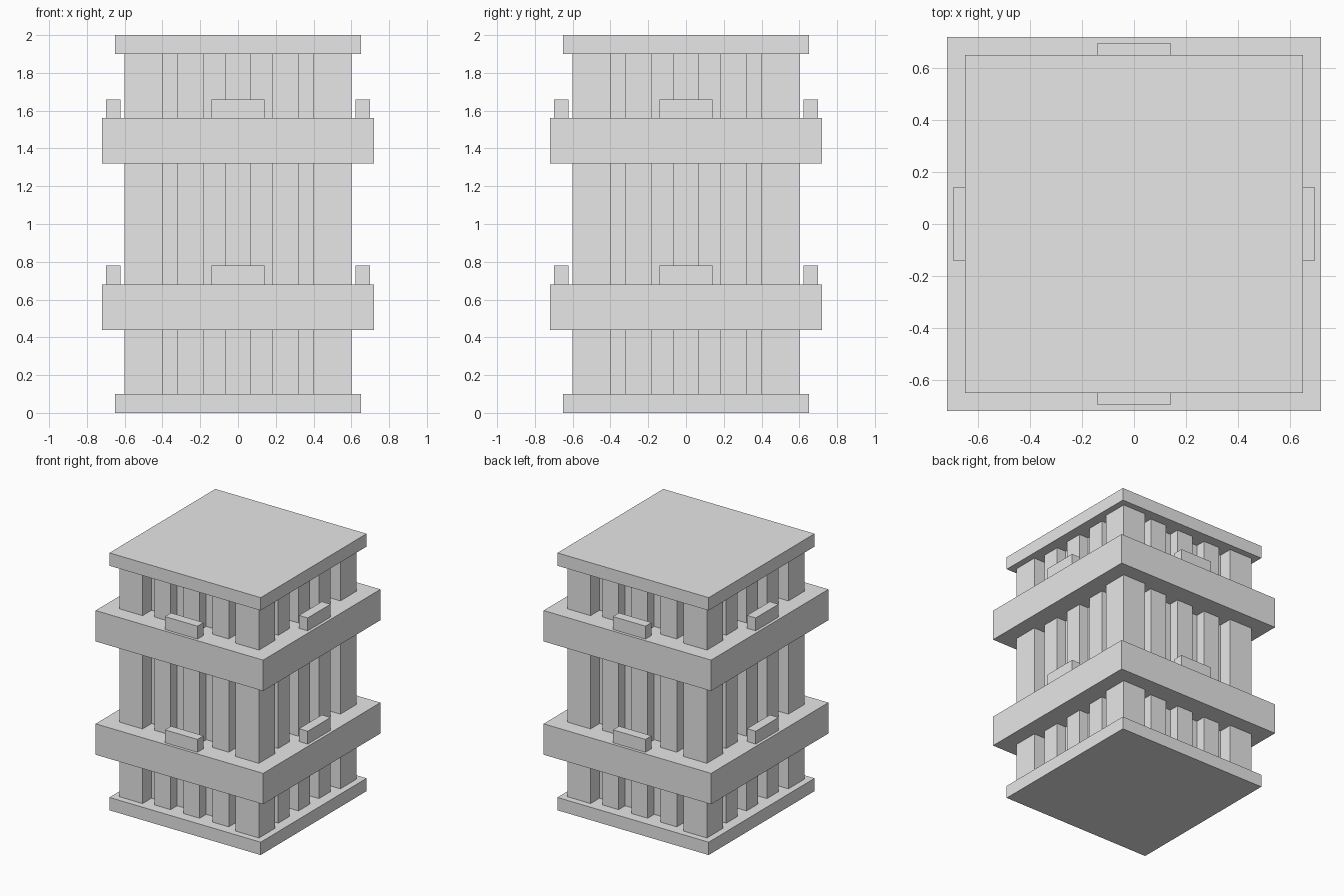
import bpy
from math import radians
from mathutils import Matrix, Vector

cube = bpy.data.objects.get("Cube")
if cube:
    bpy.data.objects.remove(cube, do_unlink=True)

GREY = (0.8, 0.8, 0.8, 1)
grey = bpy.data.materials.new("light_grey")
grey.use_nodes = True
grey.diffuse_color = GREY
grey.node_tree.nodes["Principled BSDF"].inputs["Base Color"].default_value = GREY


def box(name, size, centre, quarter=0):
    """Box placed at centre, then turned about z by quarter turns."""
    turn = Matrix.Rotation(radians(90 * quarter), 4, "Z")
    bpy.ops.mesh.primitive_cube_add(size=1, location=turn @ Vector(centre))
    ob = bpy.context.object
    ob.name = name
    ob.scale = size
    ob.rotation_euler.z = radians(90 * quarter)
    bpy.ops.object.transform_apply(location=False, rotation=True, scale=True)
    ob.data.materials.append(grey)
    return ob


# End plates and the recessed core between them
box("bottom_plate", (1.3, 1.3, 0.1), (0, 0, 0.05))
box("top_plate", (1.3, 1.3, 0.1), (0, 0, 1.95))
box("core", (0.98, 0.98, 1.8), (0, 0, 1))

# Wide bands around the body
BANDS = {"lower": 0.56, "upper": 1.44}
for level, z in BANDS.items():
    box(level + "_band", (1.44, 1.44, 0.24), (0, 0, z))

# Each side repeats a corner post, three slats and a block on each band
for q, side in enumerate(("front", "right", "back", "left")):
    box(side + "_corner_post", (0.2, 0.2, 1.8), (0.5, -0.5, 1), q)
    for x in (-0.25, 0, 0.25):
        box(side + "_slat", (0.14, 0.1, 1.8), (x, -0.52, 1), q)
    for level, z in BANDS.items():
        box(f"{side}_{level}_block", (0.28, 0.075, 0.1), (0, -0.66, z + 0.17), q)
